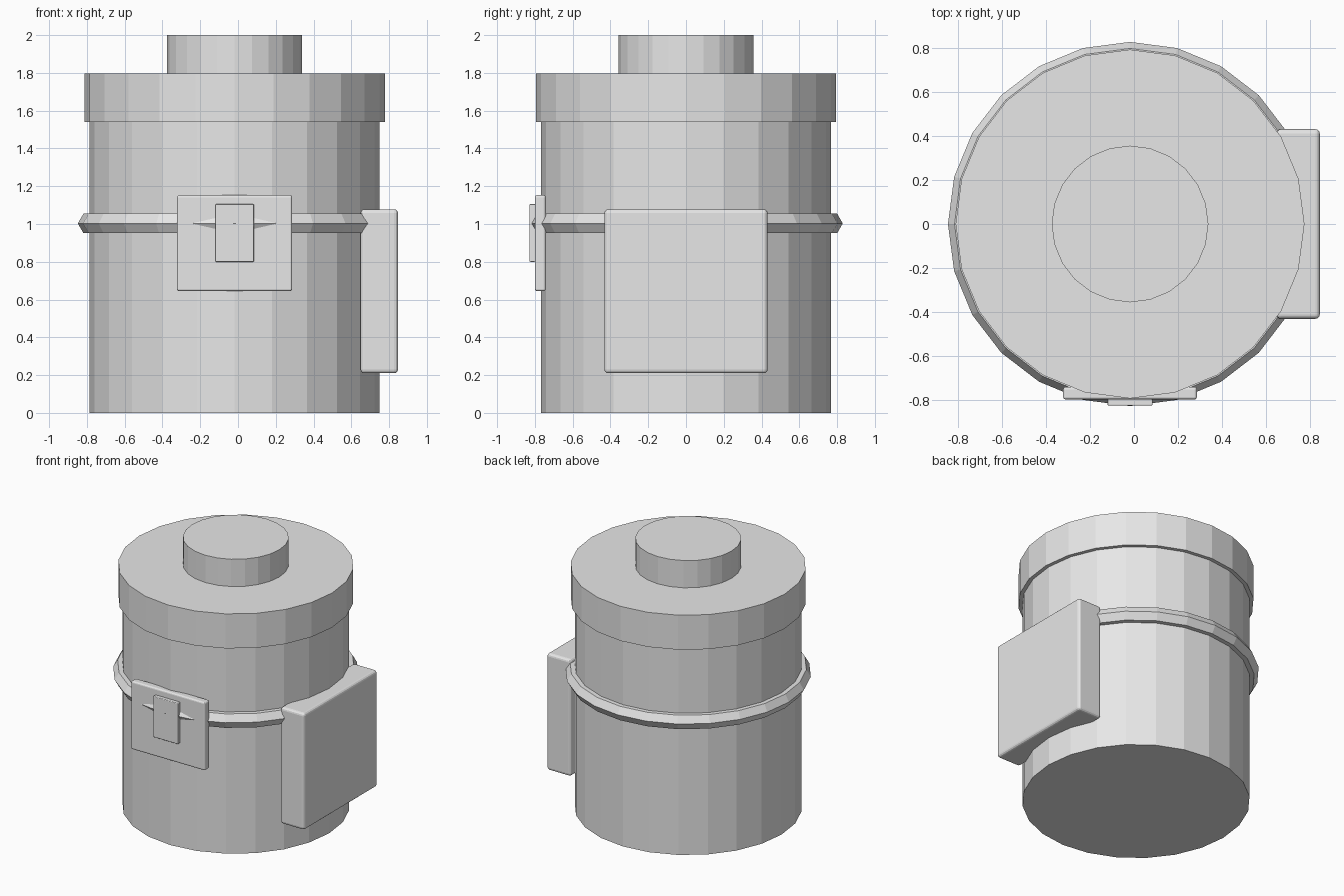
import bpy
from math import pi, sin, cos

if "Cube" in bpy.data.objects:
    bpy.data.objects.remove(bpy.data.objects["Cube"])

CX = -0.018   # axis of the round parts
SIDES = 24

grey = bpy.data.materials.new("light grey")
grey.diffuse_color = (0.8, 0.8, 0.8, 1)
grey.use_nodes = True
grey.node_tree.nodes["Principled BSDF"].inputs["Base Color"].default_value = grey.diffuse_color


def cylinder(name, radius, z0, z1):
    bpy.ops.mesh.primitive_cylinder_add(vertices=SIDES, radius=radius, depth=z1 - z0,
                                        location=(CX, 0, (z0 + z1) / 2))
    ob = bpy.context.object
    ob.name = name
    ob.data.materials.append(grey)
    return ob


def rounded_box(name, lo, hi, bevel):
    bpy.ops.mesh.primitive_cube_add(size=1, location=[(a + b) / 2 for a, b in zip(lo, hi)])
    ob = bpy.context.object
    ob.name = name
    ob.scale = [b - a for a, b in zip(lo, hi)]
    bpy.ops.object.transform_apply(location=False, rotation=False, scale=True)
    mod = ob.modifiers.new("rounded edges", 'BEVEL')
    mod.width = bevel
    mod.segments = 3
    ob.data.materials.append(grey)
    return ob


# Canister, wide lid and top knob
cylinder("canister_body", 0.768, 0, 1.54)
cylinder("lid", 0.795, 1.54, 1.797)
cylinder("lid_knob", 0.357, 1.797, 2.0)

# Faceted band around the middle
bpy.ops.mesh.primitive_torus_add(major_segments=SIDES, minor_segments=6, major_radius=0.77,
                                 minor_radius=0.06, location=(CX, 0, 1.003))
band = bpy.context.object
band.name = "clamp_band"
band.data.materials.append(grey)
for p in band.data.polygons:
    p.use_smooth = False

# Front latch plate with its raised tab
rounded_box("latch_plate", (CX - 0.305, -0.80, 0.645), (CX + 0.305, -0.742, 1.153), 0.012)
rounded_box("latch_tab", (CX - 0.102, -0.828, 0.80), (CX + 0.102, -0.797, 1.105), 0.005)

# Large box on the side
rounded_box("side_box", (0.649, -0.432, 0.21), (0.847, 0.432, 1.078), 0.02)
